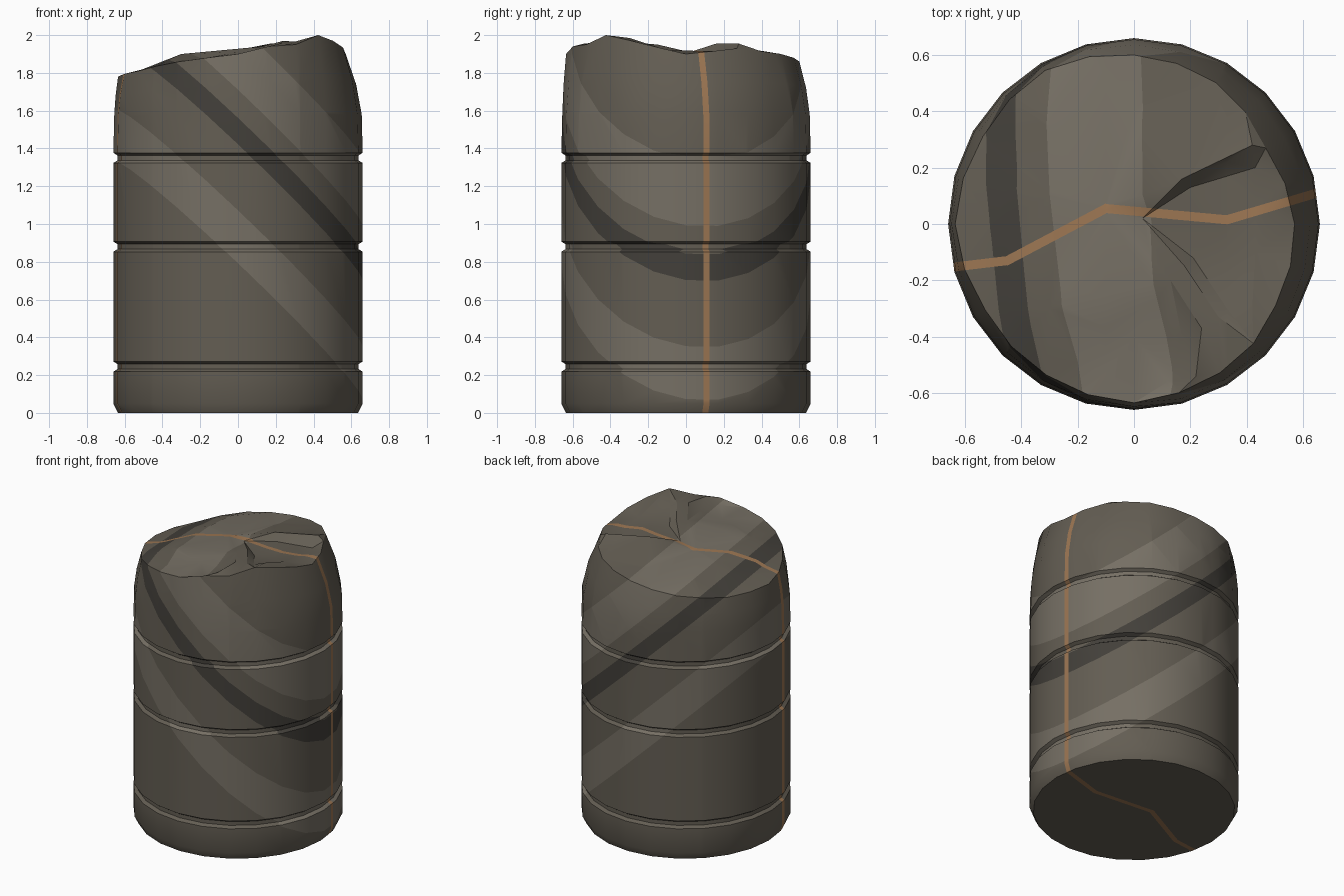
import bpy, bmesh, math
from mathutils import Vector
from mathutils.geometry import delaunay_2d_cdt

if "Cube" in bpy.data.objects:
    bpy.data.objects.remove(bpy.data.objects["Cube"])

N = 24


def material(name, rgb):
    m = bpy.data.materials.new(name)
    m.diffuse_color = (*rgb, 1)
    m.use_nodes = True
    m.node_tree.nodes["Principled BSDF"].inputs["Base Color"].default_value = m.diffuse_color
    return m


STONE, LIGHT, DARK, VEIN = range(4)
mats = [material("stone", (0.125, 0.110, 0.086)), material("light_stratum", (0.18, 0.16, 0.128)),
        material("dark_stratum", (0.055, 0.050, 0.042)), material("vein", (0.33, 0.18, 0.085))]

# broken rim: angle, radius, height
RIM = [(0, .57, 1.90), (30, .54, 1.93), (60, .58, 1.90), (90, .60, 1.86), (120, .63, 1.82),
       (150, .62, 1.78), (180, .635, 1.78), (210, .61, 1.81), (240, .62, 1.86), (270, .635, 1.90),
       (285, .62, 1.94), (300, .61, 1.95), (315, .60, 2.0), (330, .58, 1.97), (360, .57, 1.90)]


def rim(deg):
    for (a, r0, z0), (b, r1, z1) in zip(RIM, RIM[1:]):
        if a <= deg <= b:
            t = (deg - a) / (b - a)
            return r0 + t * (r1 - r0), z0 + t * (z1 - z0)


# side profile with three carved grooves
R = 0.66
profile = [(.635, 0), (R, .05)]
for z in (.245, .88, 1.35):
    profile += [(R, z - .027), (R - .022, z - .013), (R - .022, z + .013), (R, z + .027)]
profile.append((.655, 1.58))

bm = bmesh.new()
rings = []


def add_ring(f):
    ring = []
    for i in range(N):
        deg = 360 * i / N
        r, z = f(deg)
        a = math.radians(deg)
        ring.append(bm.verts.new((r * math.cos(a), r * math.sin(a), z)))
    rings.append(ring)


def shoulder(deg):
    r, z = rim(deg)
    return .655 - .35 * (.655 - r), 1.58 + .5 * (z - 1.58)


for p in profile:
    add_ring(lambda deg: p)
add_ring(shoulder)
add_ring(rim)
for lo, hi in zip(rings, rings[1:]):
    for i in range(N):
        j = (i + 1) % N
        bm.faces.new((lo[i], lo[j], hi[j], hi[i]))
bm.faces.new(rings[0][::-1])

# broken top: a few relief points, with low wedges and small cliffs
relief = [(.03, .02, 1.91), (.20, .13, 1.91), (.43, .20, 1.90), (.17, .16, 1.955), (.42, .28, 1.955),
          (.21, -.12, 1.91), (.33, -.30, 1.95), (.18, -.15, 1.95), (.30, -.33, 1.965),
          (.13, -.20, 1.94), (.24, -.37, 1.97), (.22, -.54, 1.955), (.17, -.40, 1.92), (.12, -.56, 1.91),
          (-.10, .05, 1.90), (-.30, .10, 1.89), (-.30, -.30, 1.90), (-.30, .35, 1.87), (0, .40, 1.88),
          (0, -.40, 1.91), (-.50, 0, 1.82), (.43, -.10, 1.92), (.42, -.30, 1.985)]
top = rings[-1] + [bm.verts.new(p) for p in relief]
res = delaunay_2d_cdt([v.co.xy for v in top], [(i, (i + 1) % N) for i in range(N)], [], 1, 1e-5)
for f in res[2]:
    bm.faces.new([top[res[3][i][0]] for i in f])
bmesh.ops.recalc_face_normals(bm, faces=bm.faces[:])


def cut(co, no, faces=None):
    faces = bm.faces[:] if faces is None else faces
    geom = list({e for f in faces for e in (*f.verts, *f.edges, f)})
    bmesh.ops.bisect_plane(bm, geom=geom, dist=1e-5, plane_co=co, plane_no=no)


# tilted strata cut right through the stone
tilt = Vector((.95, .14, 1))
STRATA = [(.70, .98, LIGHT), (1.33, 1.47, DARK), (1.62, 1.97, LIGHT)]
for a, b, _ in STRATA:
    for d in (a, b):
        cut((0, 0, d), tilt)

# zigzag mineral vein, a thin vertical sheet
path = [Vector(p) for p in ((-.70, -.16, 0), (-.45, -.13, 0), (-.10, .055, 0), (.33, .015, 0), (.70, .125, 0))]
HALF = 0.016
for p in path[1:-1]:
    cut(p, (1, 0, 0))
segments = []
for p, q in zip(path, path[1:]):
    d = (q - p).normalized()
    segments.append((p, q, Vector((-d.y, d.x, 0))))
for p, q, n in segments:
    for s in (HALF, -HALF):
        cut(p + n * s, n, [f for f in bm.faces if p.x < f.calc_center_median().x < q.x])

# colour the pieces
for f in bm.faces:
    c = f.calc_center_median()
    d = c.dot(tilt)
    f.material_index = next((m for a, b, m in STRATA if a < d < b), STONE)
    for p, q, n in segments:
        if p.x < c.x < q.x and abs((c - p).dot(n)) < HALF:
            f.material_index = VEIN

mesh = bpy.data.meshes.new("broken_stone_drum")
bm.to_mesh(mesh)
bm.free()
for m in mats:
    mesh.materials.append(m)
drum = bpy.data.objects.new("broken_stone_drum", mesh)
bpy.context.collection.objects.link(drum)
bpy.context.view_layer.objects.active = drum
drum.select_set(True)
bpy.ops.object.shade_smooth_by_angle(angle=math.radians(28))
